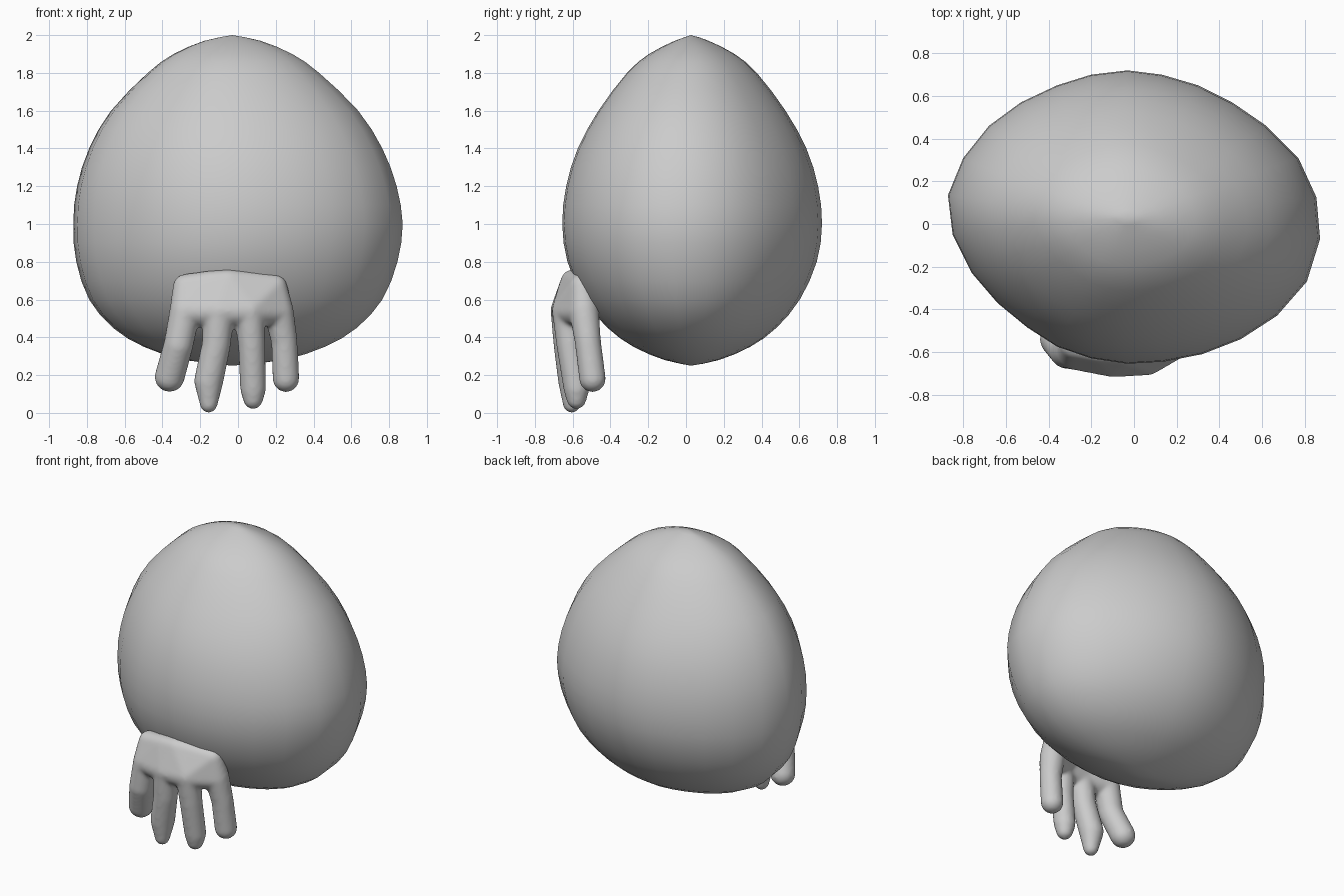
import bpy, bmesh
from mathutils import Vector

if "Cube" in bpy.data.objects:
    bpy.data.objects.remove(bpy.data.objects["Cube"])


def finish(name, bm):
    bmesh.ops.recalc_face_normals(bm, faces=bm.faces)
    me = bpy.data.meshes.new(name)
    bm.to_mesh(me)
    bm.free()
    for p in me.polygons:
        p.use_smooth = True
    ob = bpy.data.objects.new(name, me)
    bpy.context.collection.objects.link(ob)
    return ob


# Egg body: a many-sided outline scaled along a vertical profile
outline = [(-.03, .72), (.13, .70), (.30, .65), (.46, .57), (.62, .46), (.77, .31),
           (.855, .125), (.872, -.07), (.81, -.27), (.67, -.43), (.50, -.54),
           (.32, -.61), (.14, -.645), (-.03, -.655), (-.20, -.63), (-.36, -.575),
           (-.50, -.485), (-.64, -.37), (-.76, -.23), (-.85, -.05), (-.872, .135),
           (-.80, .31), (-.68, .46), (-.53, .57), (-.36, .65), (-.20, .70)]
# z, width scale, depth scale
profile = [Vector(p) for p in [
    (.25, 0, 0), (.28, .30, .21), (.35, .55, .45), (.45, .74, .65), (.6, .89, .83),
    (.8, .975, .96), (1, 1, 1), (1.2, .97, .97), (1.4, .89, .88), (1.6, .75, .72),
    (1.8, .52, .50), (1.9, .36, .33), (1.97, .17, .13), (2, 0, 0)]]


def smooth_rings(pts):
    out = []
    for i in range(len(pts) - 1):
        a, b = pts[i], pts[i + 1]
        p = pts[max(i - 1, 0)]
        n = pts[min(i + 2, len(pts) - 1)]
        out += [a, (a + b) * .5625 - (p + n) * .0625]
    return out[1:]


bm = bmesh.new()
rings = []
for z, sx, sy in smooth_rings(profile):
    shift = -.03 * abs(z - 1)
    rings.append([bm.verts.new((x * sx + shift, .03 + (y - .03) * sy, z))
                  for x, y in outline])
n = len(outline)
for a, b in zip(rings, rings[1:]):
    for i in range(n):
        j = (i + 1) % n
        bm.faces.new((a[i], a[j], b[j], b[i]))
for ring, z in ((rings[0], .25), (rings[-1], 2)):
    tip = bm.verts.new((-.03, .025, z))
    for i in range(n):
        bm.faces.new((ring[i], ring[(i + 1) % n], tip))
finish("egg_body", bm)


# Hand: hulls around spheres, fused by remeshing
hand = bmesh.new()


def hull(balls):
    part = bmesh.new()
    for x, y, z, r in balls:
        tmp = bmesh.new()
        bmesh.ops.create_icosphere(tmp, subdivisions=3, radius=r)
        for v in tmp.verts:
            part.verts.new(v.co + Vector((x, y, z)))
        tmp.free()
    res = bmesh.ops.convex_hull(part, input=part.verts)
    junk = {g for g in res["geom_interior"] + res["geom_unused"]
            if isinstance(g, bmesh.types.BMVert)}
    bmesh.ops.delete(part, geom=list(junk), context='VERTS')
    bmesh.ops.recalc_face_normals(part, faces=part.faces)
    me = bpy.data.meshes.new("part")
    part.to_mesh(me)
    part.free()
    hand.from_mesh(me)
    bpy.data.meshes.remove(me)


fingers = [
    [(-.28, -.60, .54, .083), (-.315, -.60, .36, .079), (-.362, -.54, .19, .08)],
    [(-.10, -.635, .54, .083), (-.115, -.625, .36, .077), (-.155, -.60, .17, .078),
     (-.155, -.605, .046, .047)],
    [(.06, -.63, .54, .08), (.072, -.615, .36, .072), (.08, -.58, .13, .069),
     (.08, -.58, .071, .052)],
    [(.215, -.54, .54, .08), (.245, -.52, .38, .07), (.254, -.495, .18, .071)]]
tops = [(-.28, -.57, .67, .065), (-.15, -.595, .69, .063),
        (-.05, -.60, .697, .063), (.195, -.55, .67, .065)]
for top, nxt, f, g in zip(tops, tops[1:], fingers, fingers[1:]):
    hull([top, nxt, f[0], g[0]])
for f in fingers:
    for a, b in zip(f, f[1:]):
        hull([a, b])

ob = finish("hand_foot", hand)
rm = ob.modifiers.new("fuse", 'REMESH')
rm.mode = 'VOXEL'
rm.voxel_size = .011
rm.use_smooth_shade = True
sm = ob.modifiers.new("soften", 'SMOOTH')
sm.factor = .5
sm.iterations = 12
